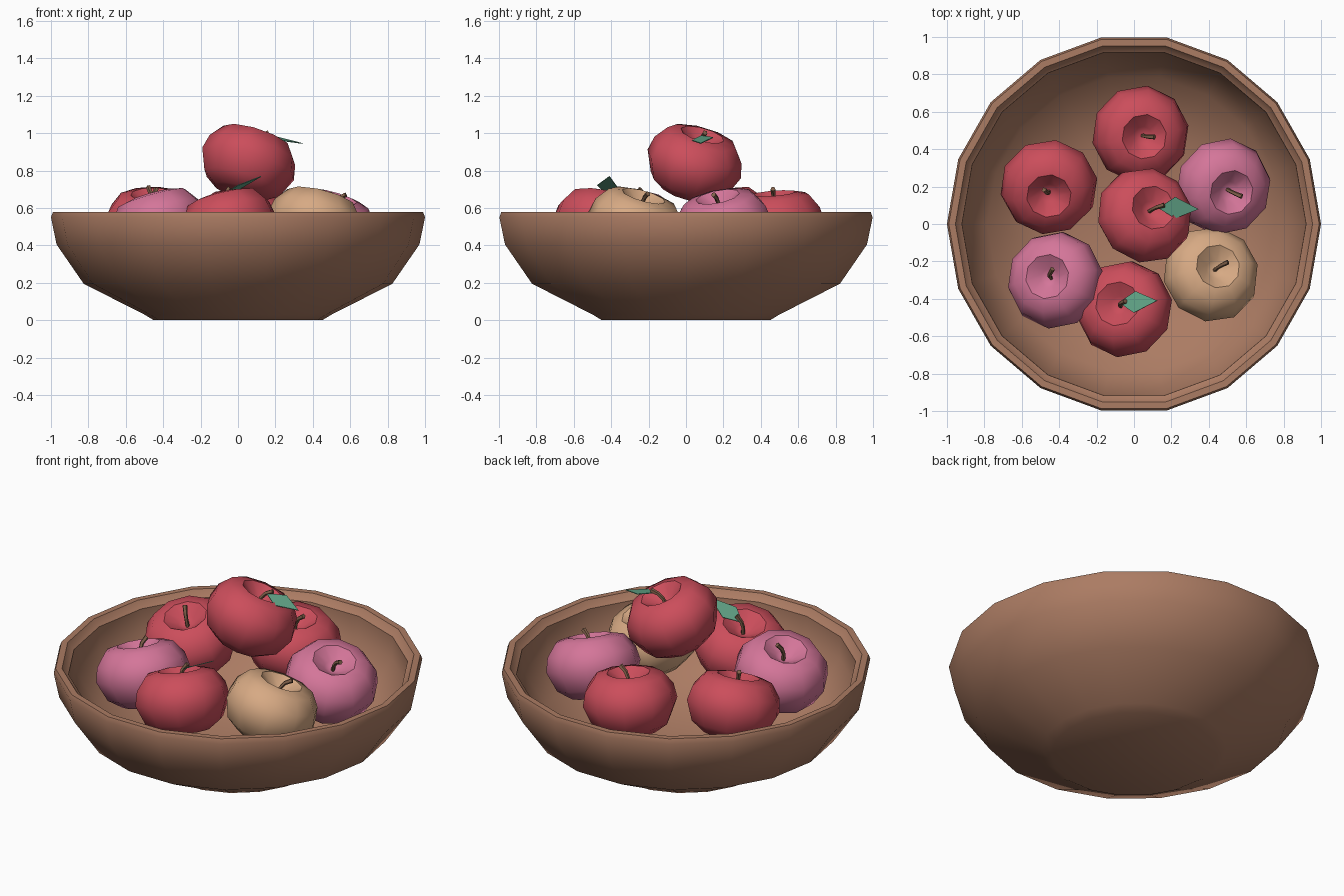
import bpy, bmesh, math
from mathutils import Vector, Matrix

if "Cube" in bpy.data.objects:
    bpy.data.objects.remove(bpy.data.objects["Cube"])


def material(name, rgb):
    m = bpy.data.materials.new(name)
    m.diffuse_color = (*rgb, 1)
    m.use_nodes = True
    m.node_tree.nodes["Principled BSDF"].inputs["Base Color"].default_value = m.diffuse_color
    return m


WOOD = material("bowl_brown", (0.41, 0.20, 0.125))
RED = material("apple_red", (0.60, 0.075, 0.105))
PINK = material("apple_pink", (0.66, 0.18, 0.32))
TAN = material("apple_tan", (0.68, 0.40, 0.23))
LEAF = material("leaf_green", (0.12, 0.37, 0.24))
STEM = material("stem_brown", (0.22, 0.12, 0.07))


def finish(name, bm, mat, angle=None, matrix=None):
    bmesh.ops.recalc_face_normals(bm, faces=bm.faces)
    me = bpy.data.meshes.new(name)
    bm.to_mesh(me)
    bm.free()
    me.materials.append(mat)
    ob = bpy.data.objects.new(name, me)
    bpy.context.collection.objects.link(ob)
    if matrix:
        ob.matrix_world = matrix
    if angle:
        bpy.ops.object.select_all(action='DESELECT')
        ob.select_set(True)
        bpy.context.view_layer.objects.active = ob
        bpy.ops.object.shade_smooth_by_angle(angle=math.radians(angle))
    return ob


def lathe(profile, sides, sy=1.0):
    """Closed turned body from a profile that starts and ends on the axis."""
    bm = bmesh.new()
    rings = []
    for r, z in profile:
        if r == 0:
            rings.append([bm.verts.new((0, 0, z))] * sides)
        else:
            rings.append([bm.verts.new((r * math.cos(math.tau * i / sides),
                                        r * sy * math.sin(math.tau * i / sides), z))
                          for i in range(sides)])
    for a, b in zip(rings, rings[1:]):
        for i in range(sides):
            j = (i + 1) % sides
            quad = list(dict.fromkeys((a[i], a[j], b[j], b[i])))
            bm.faces.new(quad)
    return bm


# Bowl: outer wall, rolled rim, inner wall
BOWL = [(0, 0), (0.45, 0), (0.50, 0.03), (0.825, 0.195), (0.97, 0.405), (1.0, 0.55),
        (0.99, 0.578), (0.955, 0.578), (0.94, 0.555), (0.92, 0.54),
        (0.915, 0.41), (0.785, 0.22), (0.47, 0.06), (0, 0.045)]
finish("bowl", lathe(BOWL, 18, 1.013), WOOD, 40)

# Apple body with a dimple at both ends
APPLE = [(0, 0.085), (0.05, 0.11), (0.12, 0.165), (0.19, 0.148), (0.245, 0.075),
         (0.262, -0.005), (0.215, -0.115), (0.14, -0.168), (0.06, -0.172), (0, -0.15)]


def stem_mesh():
    """Short five-sided stem, bent towards +x."""
    path = [(0, 0.08, 0.011), (0.005, 0.13, 0.011), (0.02, 0.165, 0.012), (0.052, 0.195, 0.014)]
    bm = bmesh.new()
    rings = []
    for k, (x, z, r) in enumerate(path):
        tilt = Matrix.Rotation(math.radians(17 * k), 3, 'Y')
        rings.append([bm.verts.new(Vector((x, 0, z)) + tilt @ Vector(
            (r * math.cos(math.tau * i / 5), r * math.sin(math.tau * i / 5), 0)))
            for i in range(5)])
    for a, b in zip(rings, rings[1:]):
        for i in range(5):
            bm.faces.new((a[i], a[(i + 1) % 5], b[(i + 1) % 5], b[i]))
    bm.faces.new(rings[0])
    bm.faces.new(rings[-1])
    return bm


def apple(name, loc, lean, bend, mat):
    """lean = horizontal part of the apple's axis, bend = stem direction in degrees."""
    axis = Vector((lean[0], lean[1], 1)).normalized()
    rot = Vector((0, 0, 1)).rotation_difference(axis).to_matrix().to_4x4()
    base = Matrix.Translation(loc) @ rot
    finish(name, lathe(APPLE, 10), mat, 45, base @ Matrix.Rotation(math.radians(10), 4, 'Z'))
    finish(name + "_stem", stem_mesh(), STEM, 50,
           base @ Matrix.Rotation(math.radians(bend), 4, 'Z'))


apple("apple_top", (0.055, 0.045, 0.84), (0.32, 0.28), 10, RED)
apple("apple_back", (0.035, 0.48, 0.515), (0.12, -0.08), 0, RED)
apple("apple_back_left", (-0.455, 0.20, 0.515), (0.0, -0.32), 120, RED)
apple("apple_back_right", (0.475, 0.20, 0.505), (0.30, -0.20), -20, PINK)
apple("apple_front_left", (-0.42, -0.30, 0.51), (-0.28, 0.12), 45, PINK)
apple("apple_front", (-0.05, -0.455, 0.51), (-0.25, 0.18), 10, RED)
apple("apple_front_right", (0.41, -0.27, 0.51), (0.25, 0.28), 20, TAN)


# Leaves: thin diamonds
def leaf(name, corners):
    bm = bmesh.new()
    face = bm.faces.new([bm.verts.new(c) for c in corners])
    face.normal_update()
    shift = face.normal * 0.004
    ext = bmesh.ops.extrude_face_region(bm, geom=[face], use_keep_orig=True)
    bmesh.ops.translate(bm, vec=shift,
                        verts=[v for v in ext["geom"] if isinstance(v, bmesh.types.BMVert)])
    finish(name, bm, LEAF)


leaf("top_leaf", [(0.13, 0.085, 0.985), (0.22, 0.03, 0.96), (0.345, 0.08, 0.943), (0.22, 0.145, 0.975)])
leaf("front_leaf", [(-0.08, -0.42, 0.67), (0.0, -0.475, 0.72), (0.125, -0.41, 0.768), (0.01, -0.36, 0.70)])
